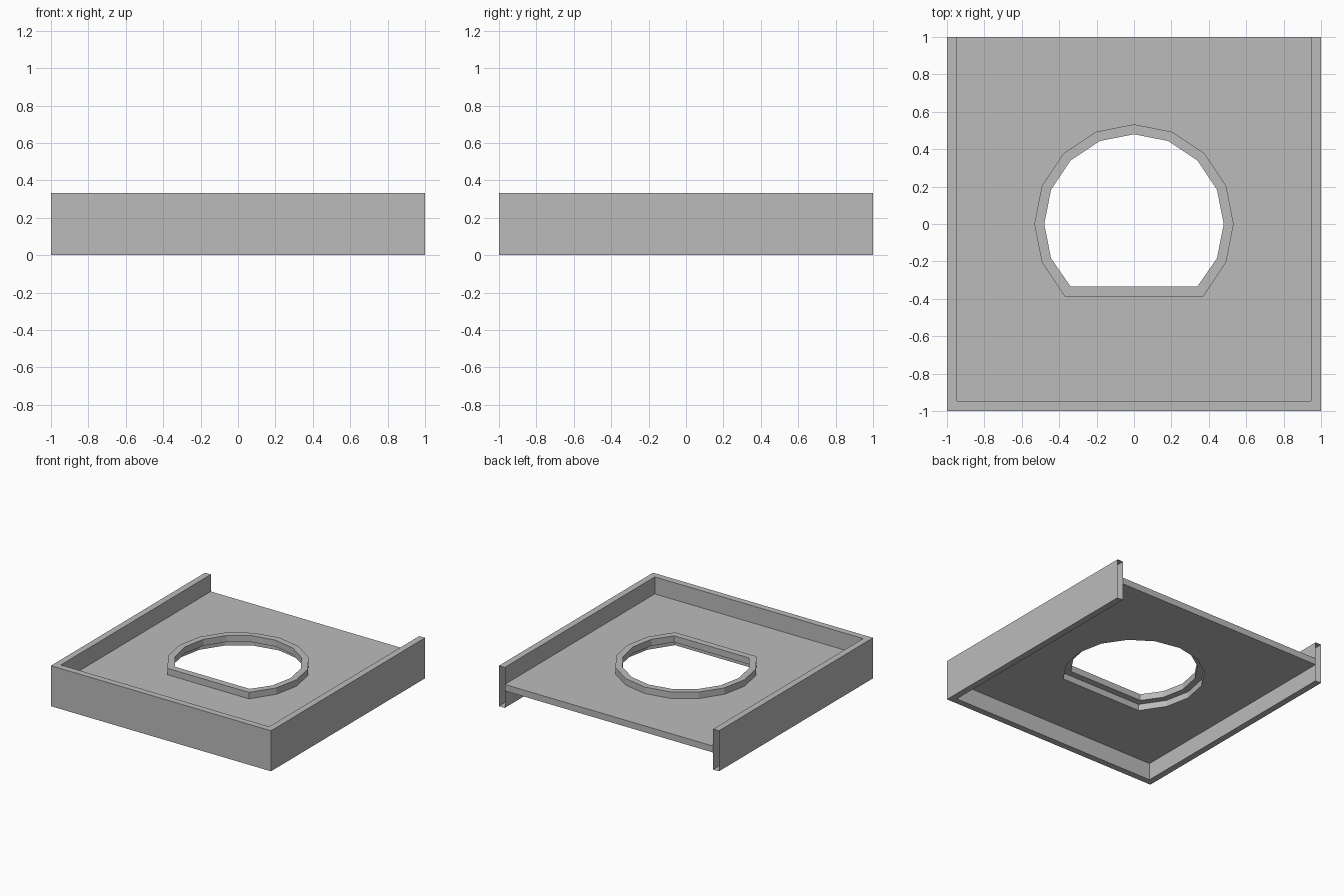
import bpy, bmesh, math

cube = bpy.data.objects.get("Cube")
if cube:
    bpy.data.objects.remove(cube)

grey = bpy.data.materials.new("plain grey")
grey.use_nodes = True
colour = (0.5, 0.5, 0.5, 1)
grey.diffuse_color = colour
grey.node_tree.nodes["Principled BSDF"].inputs["Base Color"].default_value = colour

WALL = 0.053
HEIGHT = 0.333
FLOOR_LOW, FLOOR_TOP = 0.14, 0.193
RIM_TOP = 0.246


def arch(radius, flat_y, half_flat):
    """Sixteen-sided circle with its front cut off flat."""
    pts = [(radius * math.cos(a * math.pi / 8), radius * math.sin(a * math.pi / 8))
           for a in range(-1, 10)]
    return [(half_flat, flat_y)] + pts + [(-half_flat, flat_y)]


def prism(name, outline, low, high, hole=None, open_back=False):
    """Extrude an outline upwards, with an optional hole through it."""
    bm = bmesh.new()
    edges = []
    for loop in filter(None, (outline, hole)):
        verts = [bm.verts.new((x, y, low)) for x, y in loop]
        edges += [bm.edges.new((v, verts[i - 1])) for i, v in enumerate(verts)]
    bmesh.ops.triangle_fill(bm, edges=edges, use_beauty=True)
    solid = bmesh.ops.extrude_face_region(bm, geom=bm.faces[:])["geom"]
    bmesh.ops.translate(bm, vec=(0, 0, high - low),
                        verts=[g for g in solid if isinstance(g, bmesh.types.BMVert)])
    bmesh.ops.recalc_face_normals(bm, faces=bm.faces[:])
    bmesh.ops.dissolve_limit(bm, angle_limit=0.01, verts=bm.verts[:], edges=bm.edges[:])
    if open_back:
        ends = [f for f in bm.faces if f.normal.y > 0.9 and f.calc_center_median().y > 0.99]
        bmesh.ops.delete(bm, geom=ends, context="FACES")
    mesh = bpy.data.meshes.new(name)
    bm.to_mesh(mesh)
    bm.free()
    mesh.materials.append(grey)
    obj = bpy.data.objects.new(name, mesh)
    bpy.context.collection.objects.link(obj)
    return obj


inner = 1 - WALL
rim_outer = arch(0.533, -0.387, 0.37)
rim_inner = arch(0.48, -0.333, 0.34)

# U-shaped wall around three sides, hollow at its back ends
prism("surround_wall",
      [(-1, 1), (-1, -1), (1, -1), (1, 1), (inner, 1), (inner, -inner),
       (-inner, -inner), (-inner, 1)], 0, HEIGHT, open_back=True)

# Floor panel with the arched opening
prism("floor_panel", [(-inner, -inner), (inner, -inner), (inner, 1), (-inner, 1)],
      FLOOR_LOW, FLOOR_TOP, hole=rim_outer)

# Raised rim around the opening
prism("opening_rim", rim_outer, FLOOR_TOP, RIM_TOP, hole=rim_inner)
